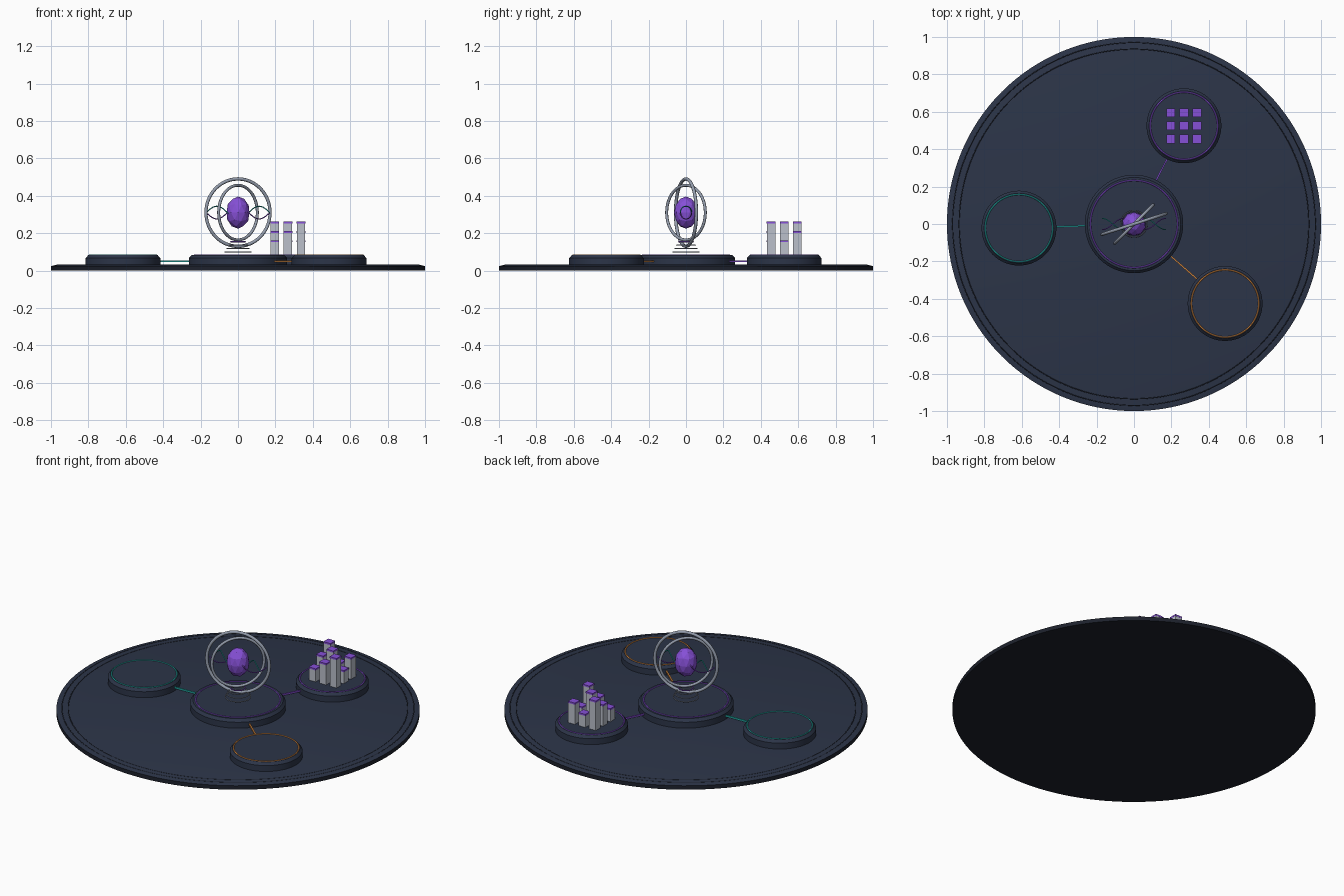
import bpy, bmesh
from math import pi, sin, cos, atan2, radians
from mathutils import Vector, Matrix

if "Cube" in bpy.data.objects:
    bpy.data.objects.remove(bpy.data.objects["Cube"])


def material(name, rgb):
    m = bpy.data.materials.new(name)
    m.diffuse_color = (*rgb, 1)
    m.use_nodes = True
    m.node_tree.nodes["Principled BSDF"].inputs["Base Color"].default_value = m.diffuse_color
    return m


NAVY = material("navy", (0.025, 0.035, 0.065))
DARK = material("dark_edge", (0.012, 0.015, 0.025))
VIOLET = material("violet", (0.24, 0.08, 0.68))
TEAL = material("teal", (0.02, 0.45, 0.42))
ORANGE = material("orange", (0.75, 0.28, 0.06))
STEEL = material("steel", (0.30, 0.34, 0.42))
PALE = material("pale", (0.50, 0.53, 0.60))


def finish(bm, name, mat, loc=(0, 0, 0), smooth=True):
    bmesh.ops.recalc_face_normals(bm, faces=bm.faces)
    me = bpy.data.meshes.new(name)
    bm.to_mesh(me)
    bm.free()
    ob = bpy.data.objects.new(name, me)
    bpy.context.collection.objects.link(ob)
    ob.location = loc
    if mat:
        me.materials.append(mat)
    if smooth:
        bpy.context.view_layer.objects.active = ob
        ob.select_set(True)
        bpy.ops.object.shade_smooth_by_angle(angle=radians(30))
        ob.select_set(False)
    return ob


def turned_disc(name, profile, mat, loc=(0, 0, 0), n=96):
    """Solid of revolution from (radius, z) points, capped at both ends."""
    bm = bmesh.new()
    rings = [[bm.verts.new((r * cos(2 * pi * i / n), r * sin(2 * pi * i / n), z))
              for i in range(n)] for r, z in profile]
    for a, b in zip(rings, rings[1:]):
        for i in range(n):
            j = (i + 1) % n
            bm.faces.new((a[i], a[j], b[j], b[i]))
    bm.faces.new(rings[0])
    bm.faces.new(rings[-1])
    return finish(bm, name, mat, loc)


def ring(name, major, minor, mat, loc, rot=(0, 0, 0), n=72):
    bpy.ops.mesh.primitive_torus_add(major_radius=major, minor_radius=minor, location=loc,
                                     rotation=rot, major_segments=n, minor_segments=10)
    ob = bpy.context.object
    ob.name = name
    ob.data.materials.append(mat)
    bpy.ops.object.shade_smooth()
    ob.select_set(False)


def box(name, size, mat, loc, angle=0):
    bm = bmesh.new()
    bmesh.ops.create_cube(bm, size=1, matrix=Matrix.Diagonal((*size, 1)))
    ob = finish(bm, name, mat, loc, smooth=False)
    ob.rotation_euler.z = angle


def tube(name, points, radius, mat):
    cu = bpy.data.curves.new(name, 'CURVE')
    cu.dimensions = '3D'
    cu.bevel_depth = radius
    cu.bevel_resolution = 2
    cu.use_fill_caps = True
    s = cu.splines.new('POLY')
    s.points.add(len(points) - 1)
    for p, co in zip(s.points, points):
        p.co = (*co, 1)
    cu.materials.append(mat)
    bpy.context.collection.objects.link(bpy.data.objects.new(name, cu))


# Table disc with dark underside and flush rim lines
base = turned_disc("base_disc", [(1.0, 0), (1.0, 0.024), (0.975, 0.03)], NAVY, n=128)
base.data.materials.append(DARK)
for f in base.data.polygons:
    if f.normal.z < 0.5:
        f.material_index = 1
for r in (0.935, 0.97):
    ring("rim_line", r, 0.003, DARK, (0, 0, 0.0285), n=128)


# Stepped pedestals with an accent ring on top
def pedestal(name, x, y, r, accent):
    turned_disc(name, [(r, 0.025), (r, 0.066), (r - 0.014, 0.082)], NAVY, (x, y, 0))
    ring(name + "_accent", r - 0.02 if r < 0.25 else r - 0.03, 0.004, accent, (x, y, 0.082))


HUB = 0.263
pedestal("hub_pedestal", 0, 0, HUB, VIOLET)
satellites = [("grid_pedestal", 0.267, 0.525, VIOLET),
              ("left_pedestal", -0.615, -0.022, TEAL),
              ("right_pedestal", 0.487, -0.425, ORANGE)]
for name, x, y, accent in satellites:
    pedestal(name, x, y, 0.2, accent)
    # Thin link bar from hub to satellite
    d = Vector((x, y, 0))
    a, b = HUB - 0.02, d.length - 0.18
    mid = d.normalized() * (a + b) / 2
    box(name + "_link", (b - a, 0.008, 0.01), accent, (mid.x, mid.y, 0.05), atan2(y, x))

# Faceted ellipsoid core
C = Vector((0, 0, 0.31))
bm = bmesh.new()
bmesh.ops.create_icosphere(bm, subdivisions=2, radius=1)
bmesh.ops.scale(bm, vec=(0.064, 0.064, 0.086), verts=bm.verts)
finish(bm, "core", VIOLET, C, smooth=False)

# Upright gyroscope rings
ring("outer_gyro_ring", 0.18, 0.009, STEEL, C, (pi / 2, 0, radians(18)), 96)
ring("inner_gyro_ring", 0.146, 0.008, STEEL, C, (pi / 2, 0, radians(45)), 96)

# Floating rings tapering from hub up to core
for k in range(4):
    ring("lift_ring", 0.07 - 0.01 * k, 0.003, VIOLET if k == 3 else STEEL,
         (0, 0, 0.1 + 0.018 * k), n=48)

# Twin helix strands through the core
for k, mat in enumerate((TEAL, VIOLET)):
    pts = []
    for i in range(61):
        t = i / 60
        a = 3 * pi * t + k * pi
        pts.append(C + Vector((-0.17 + 0.34 * t, 0.03 * cos(a), 0.034 * sin(a))))
    tube("helix_strand", pts, 0.003, mat)

# 3 x 3 block of towers with violet caps
for i in range(3):
    for j in range(3):
        top = 0.163 + 0.05 * ((i + j) % 3)
        x, y = 0.267 + 0.07 * (i - 1), 0.525 + 0.07 * (j - 1)
        box("tower", (0.045, 0.045, top - 0.09), PALE, (x, y, (top + 0.07) / 2))
        box("tower_cap", (0.047, 0.047, 0.01), VIOLET, (x, y, top - 0.006))
